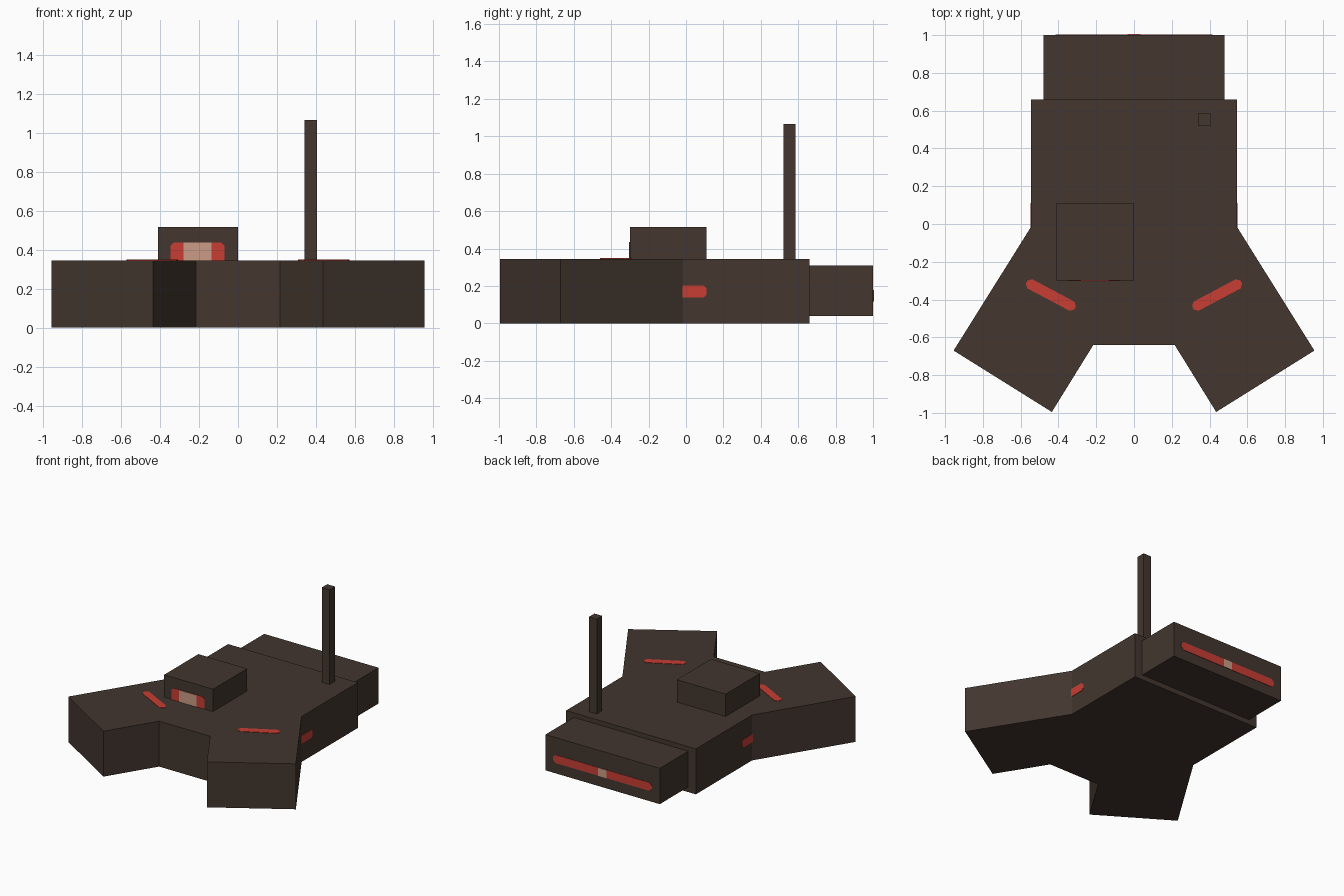
import bpy
from math import radians, pi
from mathutils import Matrix, Vector

if "Cube" in bpy.data.objects:
    bpy.data.objects.remove(bpy.data.objects["Cube"])


def material(name, rgb):
    m = bpy.data.materials.new(name)
    m.use_nodes = True
    m.diffuse_color = (*rgb, 1)
    m.node_tree.nodes["Principled BSDF"].inputs["Base Color"].default_value = (*rgb, 1)
    return m


brown = material("dark brown", (0.056, 0.037, 0.028))
red = material("signal red", (0.58, 0.048, 0.034))
tan = material("pale tan", (0.60, 0.33, 0.24))


def prism(name, outline, low, high, mat, matrix=Matrix()):
    """Extrude a counter-clockwise outline along local z."""
    n = len(outline)
    verts = [(x, y, z) for z in (low, high) for x, y in outline]
    faces = [tuple(reversed(range(n))), tuple(range(n, 2 * n))]
    faces += [(i, (i + 1) % n, (i + 1) % n + n, i + n) for i in range(n)]
    mesh = bpy.data.meshes.new(name)
    mesh.from_pydata(verts, [], faces)
    mesh.materials.append(mat)
    obj = bpy.data.objects.new(name, mesh)
    obj.matrix_world = matrix
    bpy.context.collection.objects.link(obj)
    return obj


def box(name, x0, x1, y0, y1, z0, z1, mat):
    return prism(name, [(x0, y0), (x1, y0), (x1, y1), (x0, y1)], z0, z1, mat)


def plate(name, centre, width, height, chamfer, rotation, mat, lift=0.003):
    """Thin plate with chamfered corners, lying on a surface."""
    w, h, c = width / 2, height / 2, chamfer
    outline = [(w - c, -h), (w, c - h), (w, h - c), (w - c, h),
               (c - w, h), (-w, h - c), (-w, c - h), (c - w, -h)]
    if c == 0:
        outline = [(w, -h), (w, h), (-w, h), (-w, -h)]
        outline = outline[-1:] + outline[:-1]
    return prism(name, outline, -0.003, lift, mat, Matrix.Translation(Vector(centre)) @ rotation)


def turn(angle, axis):
    return Matrix.Rotation(angle, 4, axis)


front = turn(pi / 2, "X")
back = turn(pi, "Z") @ front

# hull with two splayed front arms
half = [(0.215, -0.64), (0.435, -0.995), (0.955, -0.67), (0.545, -0.015), (0.545, 0.66)]
hull = half + [(-x, y) for x, y in reversed(half)]
prism("hull", hull, 0, 0.345, brown)

# rear block, cabin and mast
box("rear_block", -0.48, 0.48, 0.65, 1, 0.038, 0.31, brown)
box("cabin", -0.41, 0, -0.30, 0.11, 0.34, 0.515, brown)
box("mast", 0.34, 0.405, 0.52, 0.585, 0.34, 1.065, brown)

# cabin window
plate("cabin_window", (-0.208, -0.30, 0.345), 0.275, 0.18, 0.015, front, red)
plate("cabin_window_centre", (-0.208, -0.30, 0.345), 0.145, 0.18, 0, front, tan, 0.005)

# rear light bar
plate("rear_light", (0, 1, 0.148), 0.83, 0.062, 0.02, back, red)
plate("rear_light_centre", (0, 1, 0.148), 0.07, 0.062, 0, back, tan, 0.005)

# lights on the flanks and across the arms
for label, side in (("left", 1), ("right", -1)):
    plate(label + "_side_light", (side * 0.545, 0.03, 0.17), 0.16, 0.062, 0.015,
          turn(side * pi / 2, "Z") @ front, red)
    plate(label + "_arm_light", (side * 0.44, -0.376, 0.345), 0.29, 0.055, 0.018,
          turn(side * radians(28), "Z"), red)
